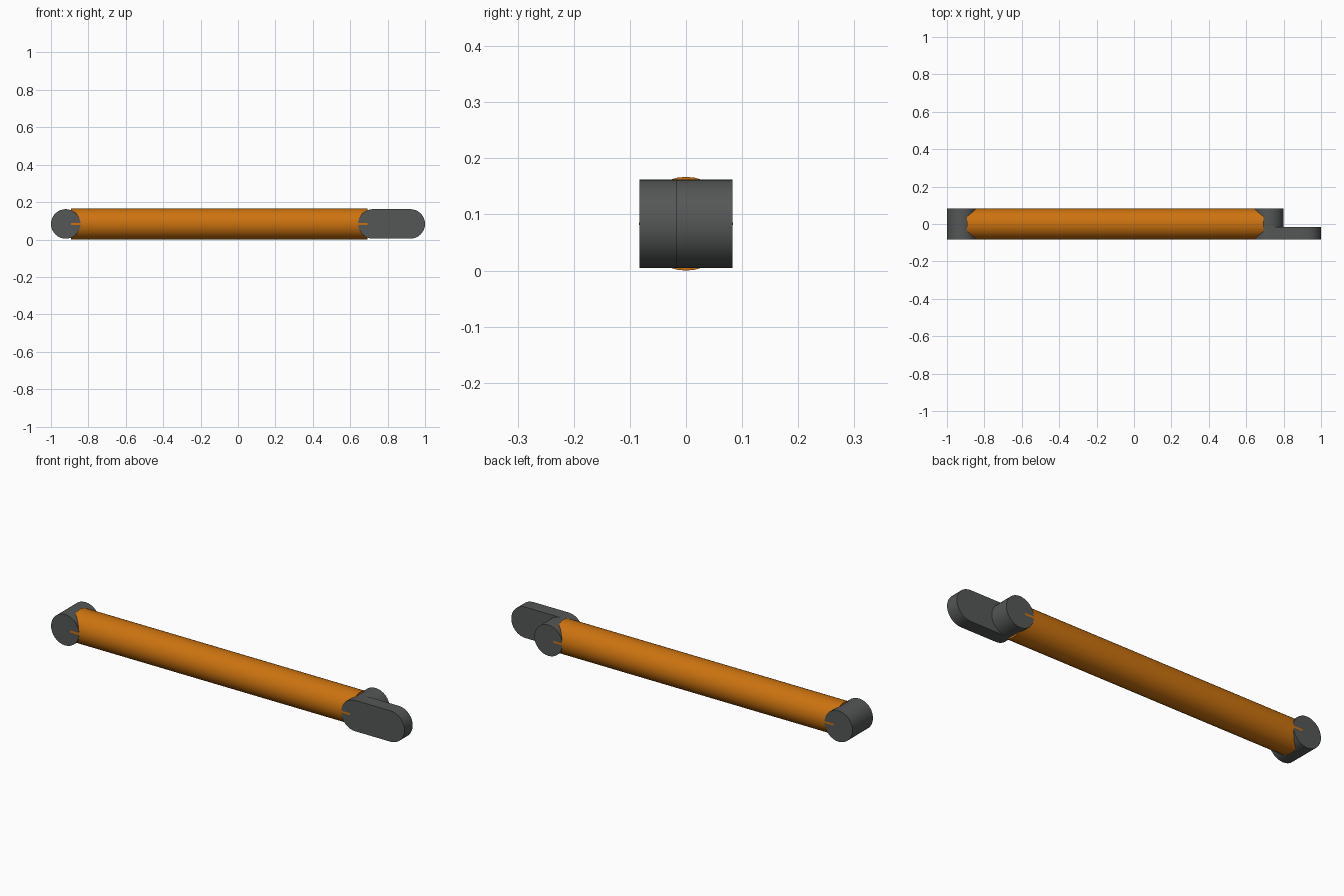
import bpy, bmesh, math
from mathutils import Vector

if "Cube" in bpy.data.objects:
    bpy.data.objects.remove(bpy.data.objects["Cube"])

ZC = 0.0835          # height of the shared centre line
SEG = 32


def prism(name, profile, direction):
    """Closed solid: extrude a planar profile along a direction."""
    bm = bmesh.new()
    face = bm.faces.new([bm.verts.new(p) for p in profile])
    res = bmesh.ops.extrude_face_region(bm, geom=[face], use_keep_orig=True)
    verts = [g for g in res["geom"] if isinstance(g, bmesh.types.BMVert)]
    bmesh.ops.translate(bm, verts=verts, vec=Vector(direction))
    bmesh.ops.recalc_face_normals(bm, faces=bm.faces)
    mesh = bpy.data.meshes.new(name)
    bm.to_mesh(mesh)
    bm.free()
    ob = bpy.data.objects.new(name, mesh)
    bpy.context.collection.objects.link(ob)
    bpy.ops.object.select_all(action='DESELECT')
    bpy.context.view_layer.objects.active = ob
    ob.select_set(True)
    bpy.ops.object.shade_smooth_by_angle(angle=math.radians(35))
    return ob


def slot(x0, x1, y, r):
    """Round-ended outline in the xz plane; a circle when x0 == x1."""
    pts = []
    half = SEG // 2
    for cx, start in ((x1, -math.pi / 2), (x0, math.pi / 2)):
        n = half if x0 == x1 else half + 1
        for i in range(n):
            a = start + math.pi * i / half
            pts.append((cx + r * math.cos(a), y, ZC + r * math.sin(a)))
    return pts


def paint(ob, name, color):
    mat = bpy.data.materials.new(name)
    mat.diffuse_color = color
    mat.use_nodes = True
    mat.node_tree.nodes["Principled BSDF"].inputs["Base Color"].default_value = mat.diffuse_color
    ob.data.materials.append(mat)
    return mat


# main tube along x
ring = [(-0.893, 0.0835 * math.cos(2 * math.pi * i / SEG),
         ZC + 0.0835 * math.sin(2 * math.pi * i / SEG)) for i in range(SEG)]
tube = prism("main_tube", ring, (1.586, 0, 0))
paint(tube, "orange", (0.60, 0.17, 0.005, 1))

# cross pins at both ends, and the offset lug on the right
parts = [
    prism("left_pin_boss", slot(-0.921, -0.921, -0.083, 0.079), (0, 0.166, 0)),
    prism("right_pin_boss", slot(0.721, 0.721, -0.016, 0.079), (0, 0.099, 0)),
    prism("right_lug", slot(0.721, 0.921, -0.083, 0.079), (0, 0.067, 0)),
]
dark = paint(parts[0], "dark_grey", (0.09, 0.095, 0.095, 1))
for p in parts[1:]:
    p.data.materials.append(dark)
